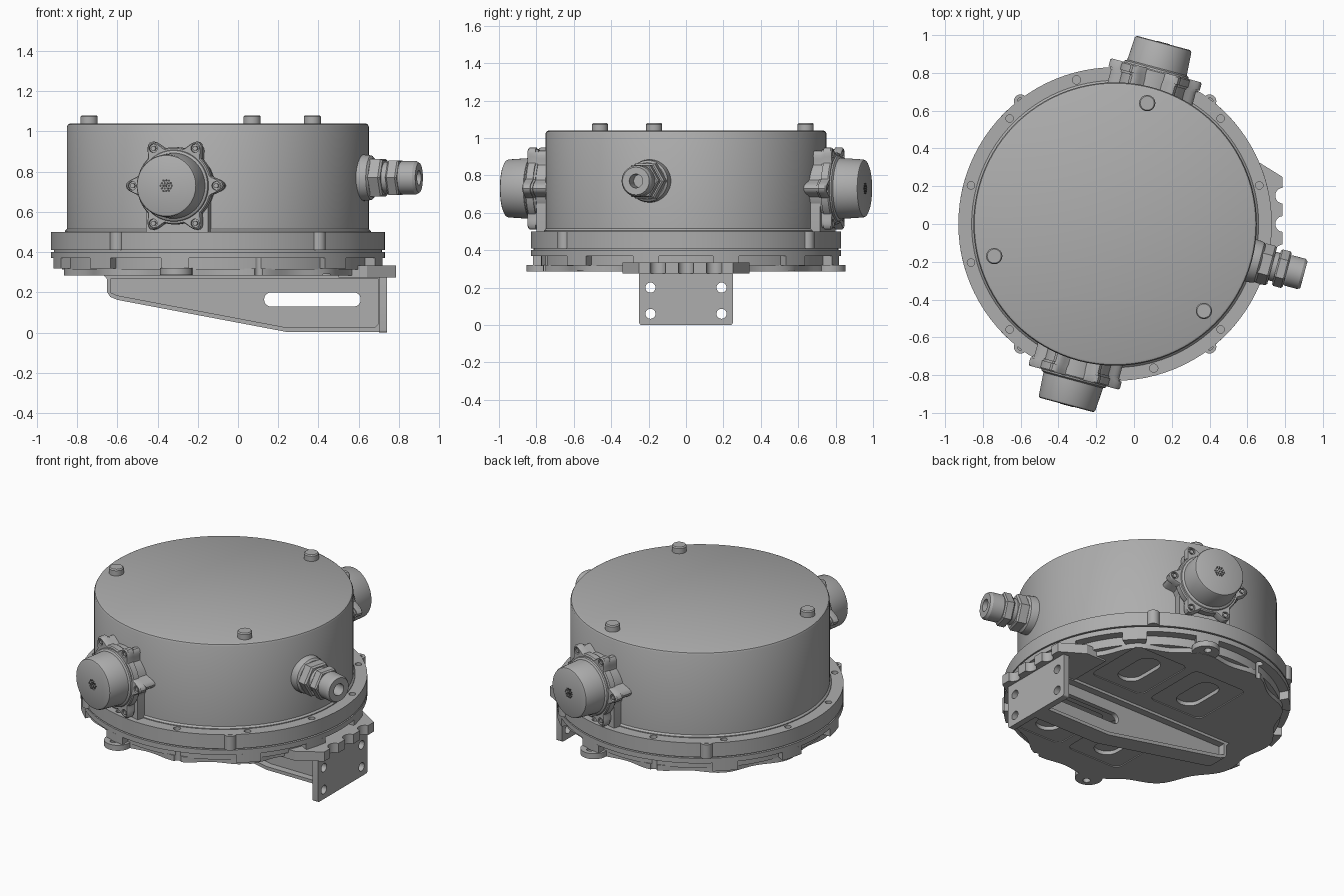
import bpy, bmesh, math
from math import sin, cos, pi, radians
from mathutils import Matrix, Vector

cube = bpy.data.objects.get("Cube")
if cube:
    bpy.data.objects.remove(cube)


def material(name, value):
    m = bpy.data.materials.new(name)
    m.use_nodes = True
    m.diffuse_color = (value, value, value, 1)
    m.node_tree.nodes["Principled BSDF"].inputs["Base Color"].default_value = (value, value, value, 1)
    return m


GREY = material("cast_grey", 0.42)
DARK = material("dark_grey", 0.08)
AXIS_X = -0.1
CENTRE = Matrix.Translation((AXIS_X, 0, 0))
WORLD = Matrix()
SIDE = Matrix.Rotation(pi / 2, 4, 'X')          # outline drawn in x and z
OUT_X = Matrix(((0, 0, 1, 0), (1, 0, 0, 0), (0, 1, 0, 0), (0, 0, 0, 1)))
made = []


def radial(deg, z):
    """Frame whose local z points outwards from the drum axis."""
    return Matrix.Translation((AXIS_X, 0, z)) @ Matrix.Rotation(radians(deg), 4, 'Z') @ OUT_X


def polar(fn, n):
    return [(fn(2 * pi * i / n) * cos(2 * pi * i / n), fn(2 * pi * i / n) * sin(2 * pi * i / n)) for i in range(n)]


def circle(n=32):
    return polar(lambda a: 1, n)


def rounded(w, h, r, cx=0, cy=0, n=6):
    pts = []
    for k, (sx, sy) in enumerate(((1, 1), (-1, 1), (-1, -1), (1, -1))):
        for i in range(n + 1):
            a = pi / 2 * (k + i / n)
            pts.append((cx + sx * (w / 2 - r) + r * cos(a), cy + sy * (h / 2 - r) + r * sin(a)))
    return pts


def add_loft(bm, outline, steps, frame=WORLD):
    """Stack scaled copies of an outline and cap both ends."""
    rings = [[bm.verts.new(frame @ Vector((x * s, y * s, z))) for x, y in outline] for s, z in steps]
    n = len(outline)
    for a, b in zip(rings, rings[1:]):
        for i in range(n):
            bm.faces.new((a[i], a[(i + 1) % n], b[(i + 1) % n], b[i]))
    bm.faces.new(rings[0][::-1])
    bm.faces.new(rings[-1])


def build(name, parts, mat=GREY):
    bm = bmesh.new()
    for p in parts:
        add_loft(bm, *p)
    bmesh.ops.recalc_face_normals(bm, faces=bm.faces)
    me = bpy.data.meshes.new(name)
    bm.to_mesh(me)
    bm.free()
    me.materials.append(mat)
    ob = bpy.data.objects.new(name, me)
    bpy.context.collection.objects.link(ob)
    made.append(ob)
    return ob


def cut(ob, parts):
    cutter = build("cutter", parts)
    made.remove(cutter)
    cutter.hide_render = True
    mod = ob.modifiers.new("cut", 'BOOLEAN')
    mod.operation, mod.solver, mod.object = 'DIFFERENCE', 'EXACT', cutter
    bpy.context.view_layer.update()
    me = bpy.data.meshes.new_from_object(ob.evaluated_get(bpy.context.evaluated_depsgraph_get()))
    ob.modifiers.clear()
    ob.data = me
    bpy.data.objects.remove(cutter)


def at(deg, r):
    return CENTRE @ Matrix.Translation((r * cos(radians(deg)), r * sin(radians(deg)), 0))


# Drum and its lid buttons
build("drum", [(circle(96), [(0.76, 0.48), (0.76, 0.505), (0.75, 0.515), (0.75, 1.025), (0.745, 1.035), (0.735, 1.04)], CENTRE)])
for x, y in ((0.07, 0.64), (-0.74, -0.17), (0.37, -0.46)):
    build("lid_button", [(circle(), [(0.043, 1.03), (0.043, 1.073), (0.037, 1.08)], Matrix.Translation((x, y, 0)))])

# Flange with corner lugs and a ring of holes
flange = build("upper_flange", [(circle(96), [(0.83, 0.41), (0.83, 0.5)], CENTRE)])
lug_angle = math.degrees(math.atan2(0.65, 0.5))
lugs = [lug_angle, 180 - lug_angle, 180 + lug_angle, -lug_angle]
hole_angles = [15 + 30 * k for k in range(12)]
cut(flange, [(circle(16), [(0.02, 0.47), (0.02, 0.6)], at(a, 0.79)) for a in hole_angles if a not in (105, 285)]
    + [(circle(16), [(0.022, 0.3), (0.022, 0.6)], at(a, 0.79)) for a in (105, 285)])
for a in lugs:
    lug = build("flange_lug", [(circle(24), [(0.036, 0.41), (0.036, 0.5)], at(a, 0.82))])
    cut(lug, [(circle(16), [(0.018, 0.48), (0.018, 0.6)], at(a, 0.82))])

# Lower flange, seal groove and spaced pads
build("seal_groove", [(circle(96), [(0.815, 0.395), (0.815, 0.415)], CENTRE)])
lower = build("lower_flange", [(circle(96), [(0.775, 0.315), (0.775, 0.37), (0.83, 0.37), (0.83, 0.402)], CENTRE)])
through = [(circle(16), [(0.022, 0.2), (0.022, 0.6)], at(a, 0.79)) for a in (105, 285)]
cut(lower, through)
for a in hole_angles:
    if a in (105, 285):
        continue
    half = radians(5)
    arc = [(0.83 * cos(half * k / 3), 0.83 * sin(half * k / 3)) for k in range(-3, 4)]
    pad = [(0.75, -0.05)] + arc + [(0.75, 0.05)]
    build("flange_pad", [(pad, [(1, 0.318), (1, 0.372)], CENTRE @ Matrix.Rotation(radians(a), 4, 'Z'))])

# Wavy base plate with four panels and oblong openings
base = build("base_plate", [(polar(lambda a: 0.765 + 0.02 * cos(12 * a - pi), 144), [(1, 0.285), (1, 0.32)], CENTRE)])
panels = [(x, y) for x in (0.27, -0.17) for y in (-0.37, 0.37)]
cut(base, [(rounded(0.38, 0.42, 0.04, x, y), [(1, 0.2), (1, 0.291)]) for x, y in panels])
cut(base, [(rounded(0.15, 0.3, 0.074, x, y), [(1, 0.2), (1, 0.315)]) for x, y in panels])
cut(base, through)
for a in (75, 255):
    tab = build("base_tab", [(circle(), [(0.08, 0.287), (0.08, 0.322)], at(a, 0.8))])
    cut(tab, [(circle(16), [(0.022, 0.2), (0.022, 0.4)], at(a, 0.83))])

# Side connectors: pedestal, boss, lobed plate, screws, cap, vent dots
lobed = polar(lambda a: 0.192 + 0.058 * max(0, cos(6 * a)) ** 1.5, 120)
for deg in (75, 255):
    f = radial(deg, 0.73)
    build("connector_pedestal", [(rounded(0.32, 0.3, 0.02, 0, -0.1), [(1, 0.6), (1, 0.785)], f)])
    build("connector_boss", [(lobed, [(0.93, 0.6), (0.93, 0.79)], f)])
    build("connector_gasket", [(lobed, [(0.96, 0.785), (0.96, 0.8)], f)])
    plate = build("connector_plate", [(lobed, [(1, 0.797), (1, 0.835), (0.97, 0.842)], f)])
    spots = [f @ Matrix.Translation((0.215 * cos(k * pi / 3), 0.215 * sin(k * pi / 3), 0)) for k in range(6)]
    cut(plate, [(circle(16), [(0.021, 0.825), (0.021, 0.9)], s) for s in spots])
    build("plate_screws", [(circle(6), [(0.013, 0.82), (0.013, 0.84)], s) for s in spots])
    build("connector_cap", [(circle(64), [(0.182, 0.83), (0.175, 0.85), (0.163, 0.857), (0.155, 0.98), (0.151, 0.988), (0.143, 0.992)], f)])
    dots = []
    for q in range(-2, 3):
        for r in range(-2, 3):
            if abs(q + r) <= 2:
                dots.append((circle(6), [(0.006, 0.99), (0.006, 0.994)],
                             f @ Matrix.Translation((0.0145 * (q + r / 2), 0.0126 * r, 0))))
    build("vent_dots", dots, DARK)

# Cable gland on the side
g = radial(-15, 0.77)
build("gland_boss", [(circle(48), [(0.118, 0.65), (0.114, 0.77), (0.11, 0.79), (0.098, 0.80)], g)])
build("gland_lock_nut", [(circle(6), [(0.1, 0.79), (0.108, 0.8), (0.108, 0.85), (0.098, 0.86)], g)])
build("gland_neck", [(circle(), [(0.078, 0.85), (0.078, 0.9)], g)])
build("gland_hex", [(circle(6), [(0.092, 0.885), (0.1, 0.893), (0.1, 0.935), (0.092, 0.943)], g)])
build("gland_tip", [(circle(40), [(0.07, 0.93), (0.083, 0.95), (0.083, 1.02), (0.074, 1.035), (0.037, 1.035), (0.035, 0.95)], g)])

# Mounting bracket: end plate, scalloped tab, pocketed web
end_plate = build("bracket_end_plate", [(rounded(0.5, 0.285, 0.012, 0, 0.1425), [(1, 0.7), (1, 0.74)], OUT_X)])
cut(end_plate, [(circle(24), [(0.027, 0.6), (0.027, 0.8)], OUT_X @ Matrix.Translation((y, z, 0)))
                for y in (-0.19, 0.19) for z in (0.06, 0.2)])
tab_outline = [(0.5, -0.34), (0.64, -0.34), (0.785, -0.25), (0.785, 0.25), (0.64, 0.34), (0.5, 0.34)]
tab = build("bracket_top_tab", [(tab_outline, [(1, 0.275), (1, 0.335)])])
cut(tab, [(circle(24), [(0.042, 0.2), (0.042, 0.4)], Matrix.Translation((0.79, y, 0))) for y in (-0.15, 0, 0.15)])
web_outline = [(-0.67, 0.288), (-0.65, 0.265), (-0.65, 0.2), (-0.635, 0.178), (-0.6, 0.163),
               (0.24, 0.004), (0.71, 0.004), (0.71, 0.288)]
web = build("bracket_web", [(web_outline, [(1, -0.06), (1, 0.06)], SIDE)])
pocket = [(-0.63, 0.268), (-0.63, 0.198), (-0.6, 0.185), (0.245, 0.025), (0.68, 0.025), (0.695, 0.04), (0.695, 0.268)]
cut(web, [(pocket, [(1, z), (1, z + 0.1)], SIDE) for z in (0.015, -0.115)])
cut(web, [(rounded(0.48, 0.07, 0.034, 0.37, 0.165), [(1, -0.2), (1, 0.2)], SIDE)])

# Smooth round sides, keep edges sharp
for ob in bpy.context.view_layer.objects:
    ob.select_set(ob in made)
bpy.context.view_layer.objects.active = made[0]
bpy.ops.object.shade_smooth_by_angle(angle=radians(30))
